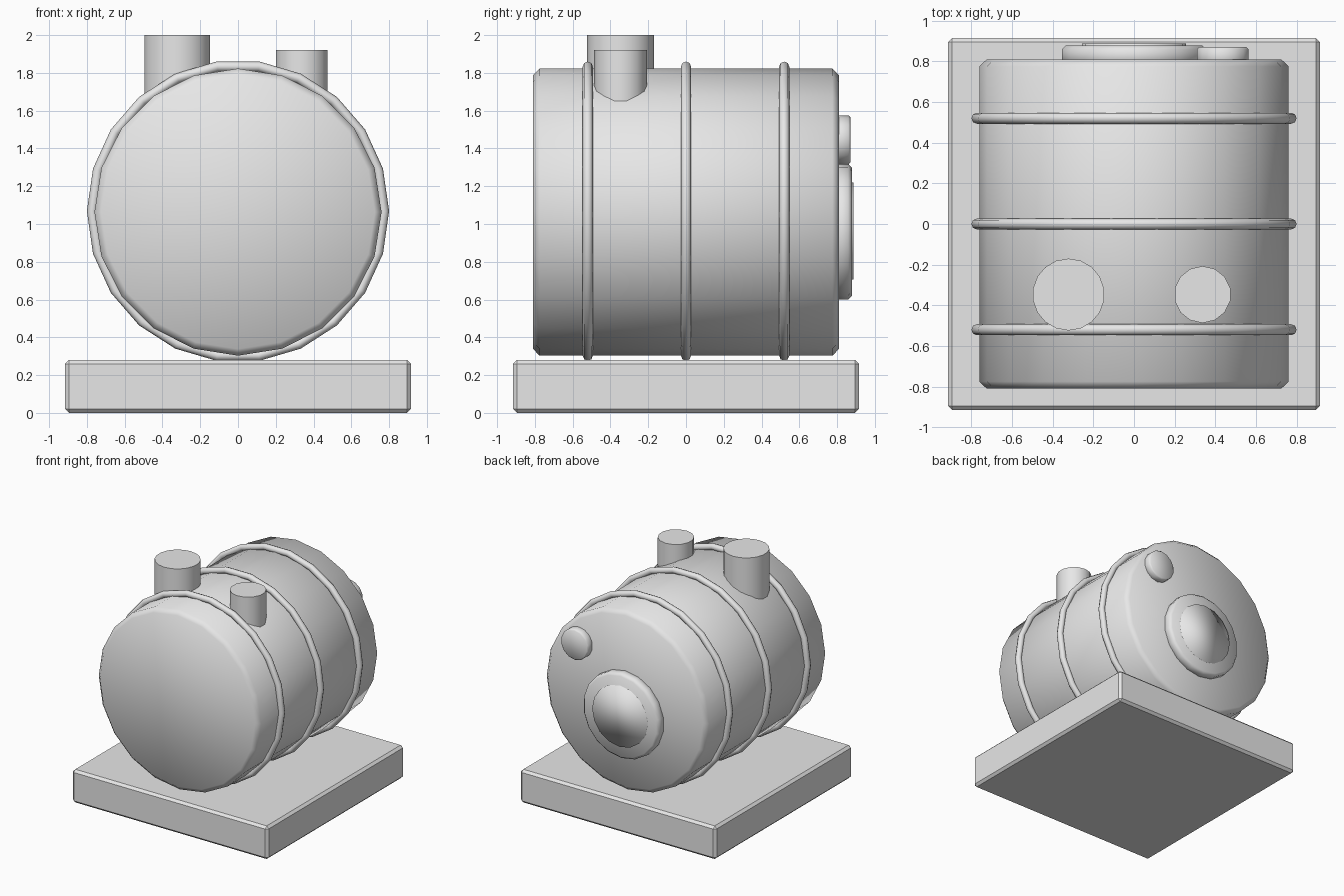
import bpy
import math
from mathutils import Matrix

cube = bpy.data.objects.get("Cube")
if cube:
    bpy.data.objects.remove(cube, do_unlink=True)

grey = bpy.data.materials.new("plain grey")
grey.use_nodes = True
grey.diffuse_color = (0.8, 0.8, 0.8, 1)
grey.node_tree.nodes["Principled BSDF"].inputs["Base Color"].default_value = (0.8, 0.8, 0.8, 1)

AXIS_Z = 1.063
ALONG_Y = Matrix.Rotation(math.pi / 2, 4, 'X')


def finish(name, bevel=0.0, segments=1, smooth='angle'):
    """Name the active part, bevel its sharp edges and set its shading."""
    obj = bpy.context.object
    obj.name = name
    obj.data.materials.append(grey)
    if bevel:
        mod = obj.modifiers.new("edge_bevel", 'BEVEL')
        mod.width = bevel
        mod.segments = segments
        mod.limit_method = 'ANGLE'
        mod.angle_limit = math.radians(40)
        bpy.ops.object.modifier_apply(modifier=mod.name)
    if smooth == 'full':
        bpy.ops.object.shade_smooth()
    elif smooth == 'angle':
        bpy.ops.object.shade_smooth_by_angle(angle=math.radians(35))
    return obj


def drum(name, x, z, radius, y0, y1, sides, **style):
    """Cylinder lying along y, with a corner pointing towards +x."""
    bpy.ops.mesh.primitive_cylinder_add(vertices=sides, radius=radius, depth=y1 - y0)
    mesh = bpy.context.object.data
    mesh.transform(ALONG_Y)
    bpy.context.object.location = (x, (y0 + y1) / 2, z)
    return finish(name, **style)


def pipe(name, x, y, radius, top, sides):
    """Upright pipe sunk into the tank."""
    bottom = 1.4
    bpy.ops.mesh.primitive_cylinder_add(vertices=sides, radius=radius, depth=top - bottom,
                                        location=(x, y, (top + bottom) / 2))
    finish(name)


# Base slab
bpy.ops.mesh.primitive_cube_add(size=1, location=(0, 0, 0.14))
bpy.context.object.scale = (1.83, 1.83, 0.28)
bpy.ops.object.transform_apply(location=False, rotation=False, scale=True)
finish("base_slab", bevel=0.02, smooth='flat')

# Tank body
drum("tank_body", 0, AXIS_Z, 0.76, -0.81, 0.81, 20, bevel=0.035, smooth='full')

# Hoops around the tank
for label, y in (("front", -0.52), ("middle", 0), ("back", 0.52)):
    bpy.ops.mesh.primitive_torus_add(major_segments=22, minor_segments=8,
                                     major_radius=0.773, minor_radius=0.027)
    bpy.context.object.data.transform(ALONG_Y)
    bpy.context.object.location = (0, y, AXIS_Z + 0.005)
    finish(label + "_hoop", smooth='full')

# Pipes on top
pipe("large_pipe", -0.322, -0.347, 0.177, 2.0, 18)
pipe("small_pipe", 0.337, -0.347, 0.14, 1.92, 14)

# Hatch and cap on the back end
drum("hatch_flange", 0, 0.96, 0.36, 0.78, 0.878, 18, bevel=0.02, smooth='full')
drum("hatch_lid", 0, 0.963, 0.257, 0.80, 0.887, 16, smooth='full')
drum("small_cap", 0.437, 1.445, 0.13, 0.78, 0.87, 14, bevel=0.01, smooth='full')
